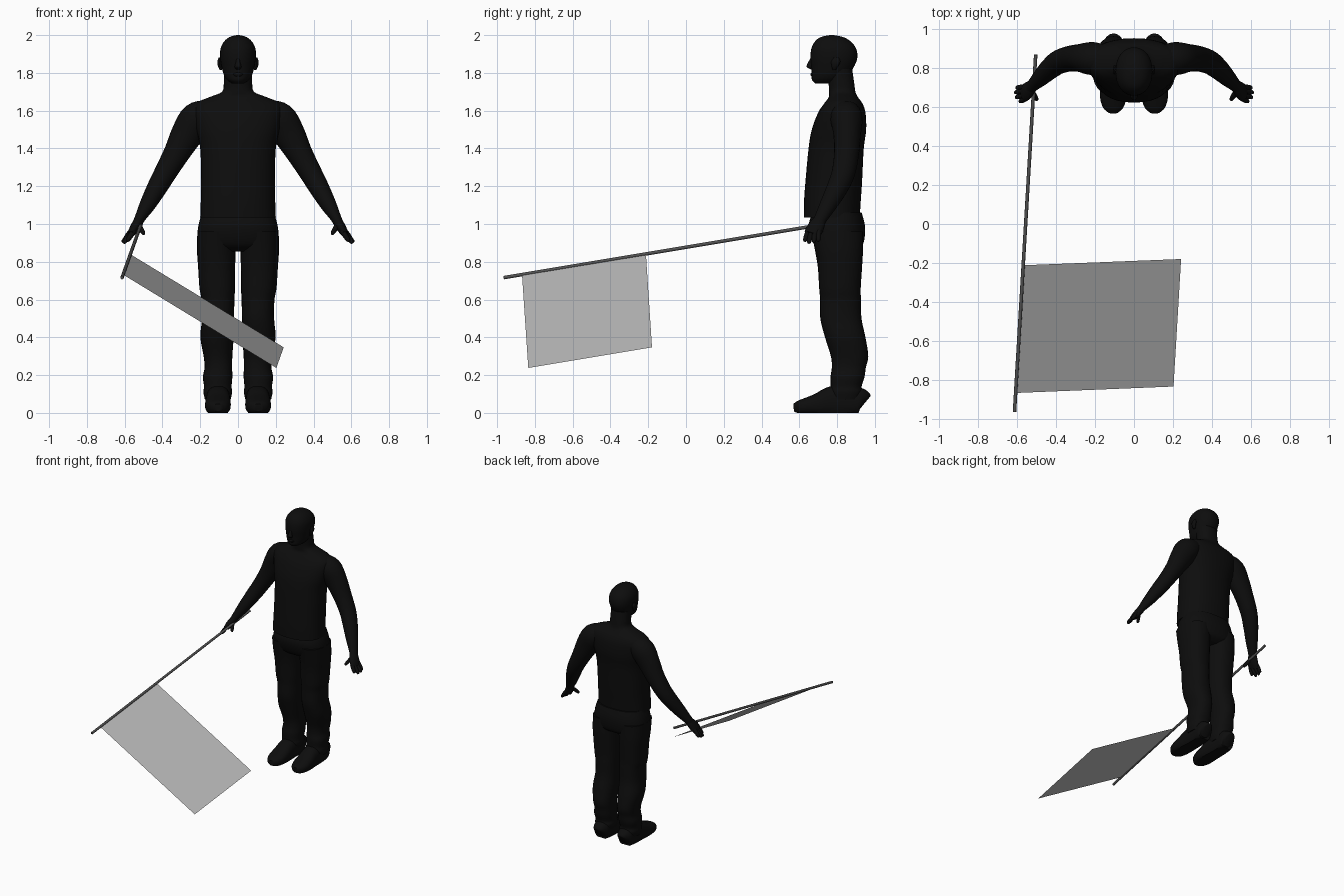
import bpy, bmesh, math
from mathutils import Vector


def material(name, rgb):
    m = bpy.data.materials.new(name)
    m.diffuse_color = (*rgb, 1)
    return m


BLACK = material("figure black", (0.004, 0.004, 0.004))
POLE = material("pole dark grey", (0.085, 0.085, 0.085))
CLOTH = material("flag grey", (0.5, 0.5, 0.5))


def finish(name, bm, mat, mirror=False, smooth=True):
    bmesh.ops.recalc_face_normals(bm, faces=bm.faces)
    me = bpy.data.meshes.new(name)
    bm.to_mesh(me)
    bm.free()
    ob = bpy.data.objects.new(name, me)
    bpy.context.collection.objects.link(ob)
    me.materials.append(mat)
    if mirror:
        ob.modifiers.new("mirror", 'MIRROR').use_mirror_merge = False
    if smooth:
        bpy.context.view_layer.objects.active = ob
        ob.select_set(True)
        bpy.ops.object.shade_smooth_by_angle(angle=math.radians(45))
        ob.select_set(False)
    return ob


def spline(keys, steps):
    """Smooth curve through the section keys."""
    k = [Vector(r) for r in keys]
    k = [k[0]] + k + [k[-1]]
    out = []
    for a, b, c, d in zip(k, k[1:], k[2:], k[3:]):
        for i in range(steps):
            t = i / steps
            out.append(0.5 * (2 * b + (c - a) * t + (2 * a - 5 * b + 4 * c - d) * t ** 2
                              + (3 * b - a - 3 * c + d) * t ** 3))
    return out + [k[-1]]


def loft(name, keys, flat=True, ref=(0, 1, 0), power=2.0, sides=24, steps=4, mirror=False, floor=False):
    """Skin sections (x, y, z, radius_u, radius_v), level or square to the path."""
    rows = spline(keys, steps)
    bm = bmesh.new()
    rings = []
    for i, r in enumerate(rows):
        p = Vector(r[:3])
        a, b = rows[max(i - 1, 0)], rows[min(i + 1, len(rows) - 1)]
        t = Vector((0, 0, 1)) if flat else (Vector(b[:3]) - Vector(a[:3])).normalized()
        v = Vector(ref)
        v = (v - t * v.dot(t)).normalized()
        u = v.cross(t)
        ring = []
        for j in range(sides):
            ang = 2 * math.pi * j / sides
            c, s = math.cos(ang), math.sin(ang)
            c = math.copysign(abs(c) ** (2 / power), c)
            s = math.copysign(abs(s) ** (2 / power), s)
            q = p + u * c * max(r[3], 0.002) + v * s * max(r[4], 0.002)
            if floor:
                q.z = max(q.z, 0)
            ring.append(bm.verts.new(q))
        rings.append(ring)
    for lo, hi in zip(rings, rings[1:]):
        for j in range(sides):
            k = (j + 1) % sides
            bm.faces.new((lo[j], lo[k], hi[k], hi[j]))
    bm.faces.new(rings[0])
    bm.faces.new(rings[-1])
    return finish(name, bm, BLACK, mirror)


# Torso with shirt hem, shoulders and neck
loft("torso", [(0, .772, 1.035, .2, .148), (0, .775, 1.12, .197, .15), (0, .782, 1.22, .195, .15),
               (0, .795, 1.4, .2, .146), (0, .81, 1.5, .222, .144), (0, .825, 1.59, .238, .125),
               (0, .833, 1.64, .222, .1), (0, .833, 1.672, .15, .077), (0, .827, 1.7, .085, .07),
               (0, .822, 1.75, .075, .068), (0, .81, 1.82, .075, .07)], power=2.3, sides=32)

# Hips and trouser legs
loft("hips", [(0, .8, 1.06, .19, .13), (0, .798, 1.0, .208, .148), (0, .802, .94, .214, .145),
              (0, .808, .885, .2, .125), (0, .81, .855, .14, .08)], power=2.4, sides=32)
loft("trouser_leg", [(.112, .8, .96, .103, .138), (.115, .81, .86, .102, .127), (.113, .815, .77, .098, .117),
                     (.11, .815, .66, .094, .11), (.106, .818, .6, .087, .108), (.106, .82, .5, .085, .109),
                     (.111, .843, .4, .088, .107), (.106, .866, .3, .076, .099), (.104, .862, .24, .073, .09),
                     (.108, .855, .19, .078, .09), (.107, .848, .14, .073, .082), (.107, .848, .11, .076, .086),
                     (.107, .845, .07, .068, .08)], power=2.3, mirror=True)

# Shoes, running from heel to toe with flat soles
loft("shoe", [(.105, .945, .05, .03, .05), (.105, .925, .06, .057, .07), (.105, .85, .065, .062, .085),
              (.105, .77, .06, .064, .08), (.106, .7, .045, .068, .06), (.107, .64, .036, .066, .045),
              (.107, .595, .03, .05, .034), (.107, .57, .028, .022, .02)],
     flat=False, ref=(0, 0, 1), power=2.5, mirror=True, floor=True)

# Arms
loft("arm", [(.15, .845, 1.59, .07, .075), (.215, .85, 1.555, .092, .085), (.27, .853, 1.475, .085, .073),
             (.325, .85, 1.375, .069, .066), (.385, .833, 1.27, .059, .062), (.43, .8, 1.19, .053, .056),
             (.48, .752, 1.1, .042, .045), (.517, .716, 1.035, .029, .035), (.53, .7, 1.008, .026, .033)],
     flat=False, mirror=True)

# Hands: palm, fingers and thumb
loft("palm", [(.518, .714, 1.03, .024, .03), (.535, .697, 1.0, .026, .04), (.553, .68, .97, .024, .046),
              (.568, .668, .945, .018, .043)], flat=False, mirror=True, sides=16)
for name, base, tip in (("little_finger", (.575, .703, .952), (.605, .7, .908)),
                        ("ring_finger", (.572, .682, .947), (.613, .676, .902)),
                        ("middle_finger", (.568, .66, .945), (.608, .65, .898)),
                        ("index_finger", (.56, .642, .95), (.588, .628, .908)),
                        ("thumb", (.525, .68, .992), (.497, .635, .945))):
    a, b = Vector(base), Vector(tip)
    keys = [(*a.lerp(b, f), r, r) for f, r in ((-.3, .013), (.3, .014), (.75, .012), (.95, .008), (1, .003))]
    loft(name, keys, flat=False, mirror=True, sides=10, steps=2)

# Head, nose and ears
loft("head", [(0, .735, 1.743, .03, .05), (0, .75, 1.762, .058, .083), (0, .762, 1.79, .075, .096),
              (0, .776, 1.83, .086, .112), (0, .783, 1.88, .094, .124), (0, .782, 1.93, .092, .118),
              (0, .777, 1.968, .072, .093), (0, .773, 1.99, .044, .058), (0, .772, 2.0, .008, .01)],
     power=2.15, sides=32)
loft("nose", [(0, .672, 1.885, .009, .008), (0, .66, 1.855, .012, .014), (0, .655, 1.832, .018, .016),
              (0, .67, 1.818, .01, .008)], sides=12)
loft("lips", [(0, .672, 1.802, .012, .006), (0, .67, 1.793, .026, .012), (0, .672, 1.78, .014, .008)], sides=12)
loft("ear", [(.09, .785, 1.815, .006, .008), (.096, .788, 1.835, .01, .017), (.099, .793, 1.86, .01, .024),
             (.097, .795, 1.882, .005, .012)], sides=12, mirror=True)

# Flag pole
start, end = Vector((-.505, .87, 1.022)), Vector((-.614, -.965, .716))
bm = bmesh.new()
bmesh.ops.create_cone(bm, cap_ends=True, segments=16, radius1=.009, radius2=.009, depth=(end - start).length)
pole = finish("flag_pole", bm, POLE)
pole.location = (start + end) / 2
pole.rotation_mode = 'QUATERNION'
pole.rotation_quaternion = (end - start).to_track_quat('Z', 'Y')

# Flag, a single flat sheet
bm = bmesh.new()
bm.faces.new([bm.verts.new(c) for c in ((-.605, -.868, .73), (.203, -.835, .238),
                                       (.242, -.18, .347), (-.567, -.212, .838))])
finish("flag", bm, CLOTH, smooth=False)
